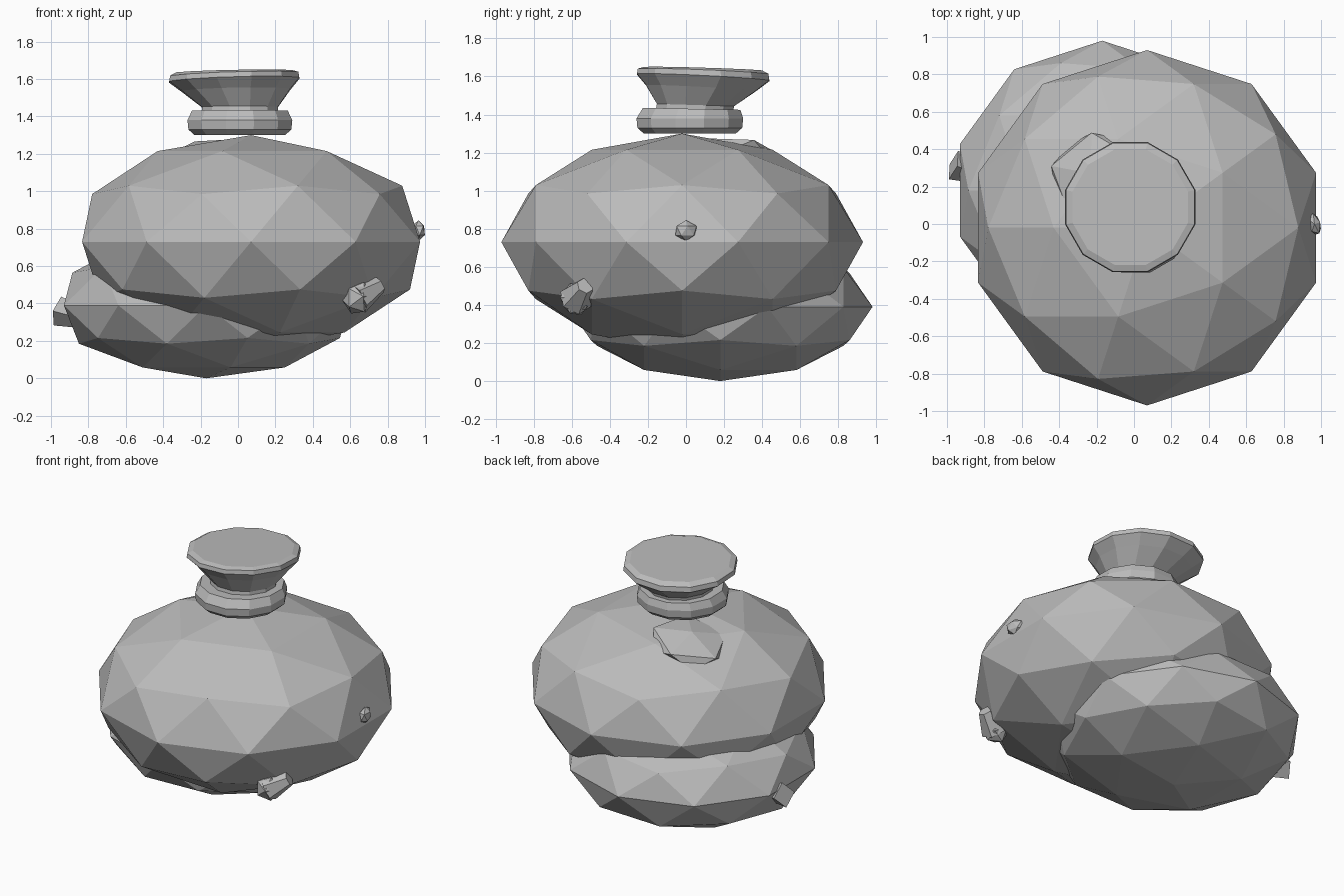
import bpy, math
from mathutils import Vector, Matrix

cube = bpy.data.objects.get("Cube")
if cube:
    bpy.data.objects.remove(cube, do_unlink=True)

grey = bpy.data.materials.new("stone grey")
grey.use_nodes = True
COLOUR = (0.5, 0.5, 0.5, 1)
grey.diffuse_color = COLOUR
grey.node_tree.nodes["Principled BSDF"].inputs["Base Color"].default_value = COLOUR


def finish(obj, name):
    obj.name = name
    obj.data.materials.append(grey)
    return obj


def ball(name, centre, scale, subdivisions=2, rotation=(0, 0, math.pi)):
    bpy.ops.mesh.primitive_ico_sphere_add(subdivisions=subdivisions, radius=1,
                                          location=centre, rotation=rotation)
    obj = bpy.context.object
    obj.scale = scale
    return finish(obj, name)


def stub(name, start, end, r1, r2, sides):
    """Tapered peg between two points."""
    start, end = Vector(start), Vector(end)
    axis = end - start
    bpy.ops.mesh.primitive_cone_add(vertices=sides, radius1=r1, radius2=r2,
                                    depth=axis.length, location=(start + end) / 2,
                                    rotation=axis.to_track_quat('Z', 'Y').to_euler())
    return finish(bpy.context.object, name)


def lathe(name, rings, sides=12):
    """Stack of (x, y, z, radius, slope x, slope y) rings, capped at both ends."""
    verts, faces = [], []
    for x, y, z, r, sx, sy in rings:
        for i in range(sides):
            a = 2 * math.pi * (i + 0.5) / sides
            dx, dy = r * math.cos(a), r * math.sin(a)
            verts.append((x + dx, y + dy, z + sx * dx + sy * dy))
    for k in range(len(rings) - 1):
        for i in range(sides):
            j = (i + 1) % sides
            faces.append((k * sides + i, k * sides + j, (k + 1) * sides + j, (k + 1) * sides + i))
    faces.append(tuple(reversed(range(sides))))
    faces.append(tuple(range(len(verts) - sides, len(verts))))
    mesh = bpy.data.meshes.new(name)
    mesh.from_pydata(verts, [], faces)
    obj = bpy.data.objects.new(name, mesh)
    bpy.context.collection.objects.link(obj)
    return finish(obj, name)


# Two squashed faceted bodies
ball("upper_body", (0.07, -0.02, 0.73), (0.95, 0.95, 0.57))
ball("lower_body", (-0.17, 0.18, 0.39), (0.8, 0.8, 0.39))

# Slight swelling beside the neck
ball("shoulder_lump", (-0.21, 0.26, 1.18), (0.27, 0.25, 0.09), 1, (-0.2, -0.2, 0.4))

# Collar and flared, slightly tilted mouth
lathe("collar", [(0.01, 0.02, 1.30, 0.25, 0, 0), (0.01, 0.02, 1.33, 0.285, 0, 0),
                 (0.01, 0.02, 1.38, 0.29, 0, 0), (0.01, 0.03, 1.43, 0.265, 0, -0.02)])
lathe("flared_mouth", [(0.01, 0.04, 1.40, 0.21, 0, 0), (0.01, 0.05, 1.45, 0.21, 0, -0.03),
                       (-0.01, 0.08, 1.54, 0.30, 0.02, -0.05),
                       (-0.02, 0.09, 1.595, 0.36, 0.03, -0.05),
                       (-0.02, 0.09, 1.625, 0.355, 0.03, -0.04),
                       (-0.02, 0.09, 1.64, 0.32, 0.02, -0.03)])

# Small pegs and pebbles on the sides
ball("side_pebble", (0.965, 0, 0.79), (0.035, 0.065, 0.055), 1, (0, 0, 0.3))
ball("front_knob", (0.64, -0.58, 0.43), (0.085, 0.085, 0.095), 1, (0.3, 0.4, 0))
stub("front_peg", (0.64, -0.58, 0.43), (0.76, -0.53, 0.50), 0.09, 0.045, 6)
stub("back_peg", (-0.86, 0.28, 0.33), (-0.965, 0.315, 0.36), 0.06, 0.08, 4)
